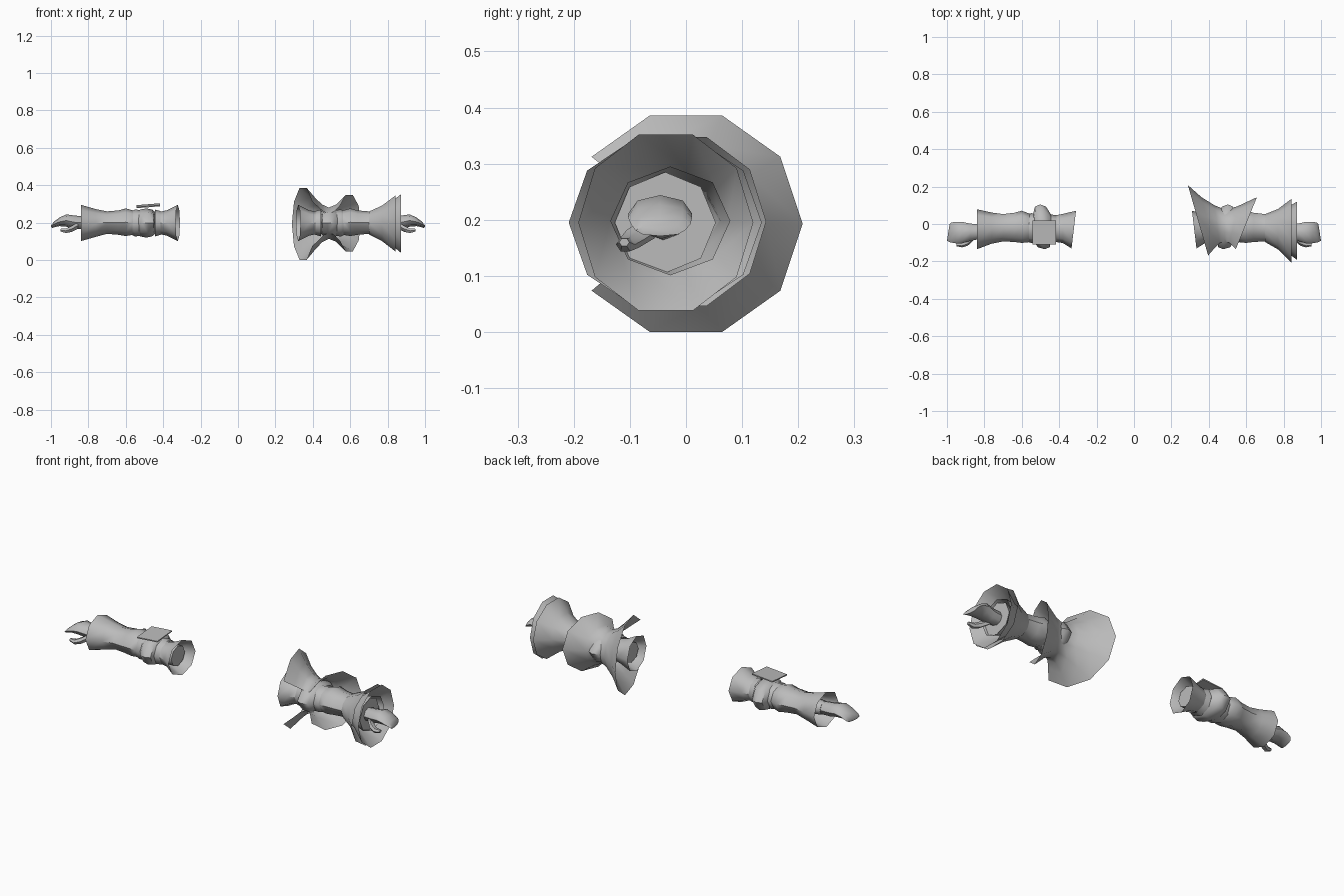
import bpy, bmesh, math
from mathutils import Vector

cube = bpy.data.objects.get("Cube")
if cube:
    bpy.data.objects.remove(cube, do_unlink=True)

grey = bpy.data.materials.new("plain grey")
grey.use_nodes = True
grey.diffuse_color = (0.5, 0.5, 0.5, 1)
grey.node_tree.nodes["Principled BSDF"].inputs["Base Color"].default_value = (0.5, 0.5, 0.5, 1)


def finish(name, bm, angle=50):
    bmesh.ops.recalc_face_normals(bm, faces=bm.faces)
    me = bpy.data.meshes.new(name)
    bm.to_mesh(me)
    bm.free()
    me.materials.append(grey)
    ob = bpy.data.objects.new(name, me)
    bpy.context.collection.objects.link(ob)
    bpy.ops.object.select_all(action='DESELECT')
    ob.select_set(True)
    bpy.context.view_layer.objects.active = ob
    bpy.ops.object.shade_smooth_by_angle(angle=math.radians(angle))
    return ob


def loft(name, side, rings, n=8, caps=(False, False), skip=()):
    """Rings are (x, y, z, y radius, z radius, lean); skip drops columns."""
    bm = bmesh.new()
    loops = []
    for x, y, z, ry, rz, lean in rings:
        loop = []
        for i in range(n):
            a = math.tau * i / n
            loop.append(bm.verts.new((side * (x + lean * math.cos(a)),
                                      y + ry * math.cos(a), z + rz * math.sin(a))))
        loops.append(loop)
    for a, b in zip(loops, loops[1:]):
        for i in range(n):
            if i not in skip:
                j = (i + 1) % n
                bm.faces.new((a[i], a[j], b[j], b[i]))
    if caps[0]:
        bm.faces.new(loops[0])
    if caps[1]:
        bm.faces.new(loops[-1])
    bmesh.ops.delete(bm, geom=[v for v in bm.verts if not v.link_faces], context='VERTS')
    return finish(name, bm)


# Parts shared by both arms
for side, word in ((1, "left"), (-1, "right")):
    loft(word + "_forearm_sleeve", side, [
        (0.535, -0.022, 0.200, 0.066, 0.060, 0),
        (0.565, -0.020, 0.200, 0.078, 0.066, 0),
        (0.600, -0.015, 0.202, 0.086, 0.074, 0),
        (0.640, -0.018, 0.200, 0.078, 0.065, 0),
        (0.700, -0.020, 0.200, 0.073, 0.060, 0),
        (0.760, -0.022, 0.198, 0.083, 0.074, 0),
        (0.840, -0.028, 0.198, 0.107, 0.097, 0)])
    loft(word + "_upper_cuff", side, [
        (0.425, -0.025, 0.198, 0.070, 0.058, 0),
        (0.380, -0.024, 0.198, 0.078, 0.068, 0),
        (0.322, -0.030, 0.198, 0.101, 0.097, -0.012)])
    loft(word + "_arm", side, [
        (0.350, -0.025, 0.198, 0.060, 0.055, 0),
        (0.500, -0.022, 0.198, 0.062, 0.056, 0),
        (0.700, -0.025, 0.198, 0.055, 0.050, 0),
        (0.820, -0.040, 0.197, 0.040, 0.036, 0)], caps=(True, True))
    # Elbow ring and narrow strap
    loft(word + "_elbow_ring", side, [
        (0.540, -0.018, 0.198, 0.070, 0.060, 0),
        (0.522, -0.016, 0.198, 0.108, 0.072, 0.008),
        (0.490, -0.015, 0.198, 0.120, 0.078, 0.012),
        (0.460, -0.016, 0.198, 0.108, 0.072, 0.010),
        (0.445, -0.018, 0.198, 0.070, 0.060, 0)])
    loft(word + "_elbow_strap", side, [
        (0.565, -0.022, 0.198, 0.074, 0.066, 0),
        (0.550, -0.022, 0.198, 0.080, 0.072, 0),
        (0.510, -0.022, 0.198, 0.076, 0.068, 0)])
    loft(word + "_lower_strap", side, [
        (0.445, -0.025, 0.198, 0.076, 0.072, 0),
        (0.415, -0.025, 0.198, 0.072, 0.064, 0)])
    # Hand with bent fingers and thumb
    loft(word + "_hand", side, [
        (0.800, -0.040, 0.197, 0.036, 0.034, 0),
        (0.875, -0.044, 0.202, 0.046, 0.036, 0),
        (0.918, -0.046, 0.211, 0.057, 0.033, 0),
        (0.955, -0.046, 0.204, 0.057, 0.023, 0),
        (0.980, -0.045, 0.192, 0.053, 0.016, -0.004),
        (0.993, -0.046, 0.181, 0.044, 0.010, -0.007)], caps=(True, True))
    loft(word + "_thumb", side, [
        (0.855, -0.065, 0.185, 0.020, 0.020, 0),
        (0.890, -0.095, 0.166, 0.022, 0.018, 0),
        (0.920, -0.108, 0.156, 0.017, 0.014, 0),
        (0.950, -0.110, 0.160, 0.009, 0.008, 0)], n=6, caps=(True, True))

# Wide double bell cuff on the left arm
loft("left_outer_bell", 1, [
    (0.700, -0.022, 0.198, 0.074, 0.064, 0),
    (0.770, -0.028, 0.196, 0.108, 0.100, 0),
    (0.843, -0.037, 0.195, 0.172, 0.158, 0)], n=10)
loft("left_inner_bell", 1, [
    (0.720, -0.022, 0.198, 0.072, 0.063, 0),
    (0.795, -0.030, 0.196, 0.105, 0.100, 0),
    (0.872, -0.036, 0.195, 0.156, 0.165, 0)], n=10)
loft("left_wrist_lining", 1, [
    (0.800, -0.037, 0.195, 0.080, 0.080, 0),
    (0.828, -0.037, 0.195, 0.090, 0.090, 0)], caps=(False, True))

# Elbow ruffle, open at the front
loft("left_elbow_ruffle", 1, [
    (0.348, 0.000, 0.193, 0.208, 0.203, -0.060),
    (0.400, -0.006, 0.194, 0.150, 0.146, -0.040),
    (0.445, -0.012, 0.196, 0.112, 0.106, -0.015),
    (0.485, -0.016, 0.197, 0.094, 0.088, 0),
    (0.530, -0.014, 0.197, 0.108, 0.104, 0.022),
    (0.595, -0.010, 0.197, 0.153, 0.158, 0.062)], n=10, skip=(4, 5))

# Tilted square plate on top of the right elbow
bm = bmesh.new()
bmesh.ops.create_cube(bm, size=1)
for v in bm.verts:
    x, y, t = v.co.x * 0.125, v.co.y * 0.13, v.co.z * 0.006
    v.co = Vector((x - 0.480, y - 0.045, 0.290 + t + 0.08 * x + 0.08 * y))
finish("right_elbow_plate", bm, 30)
